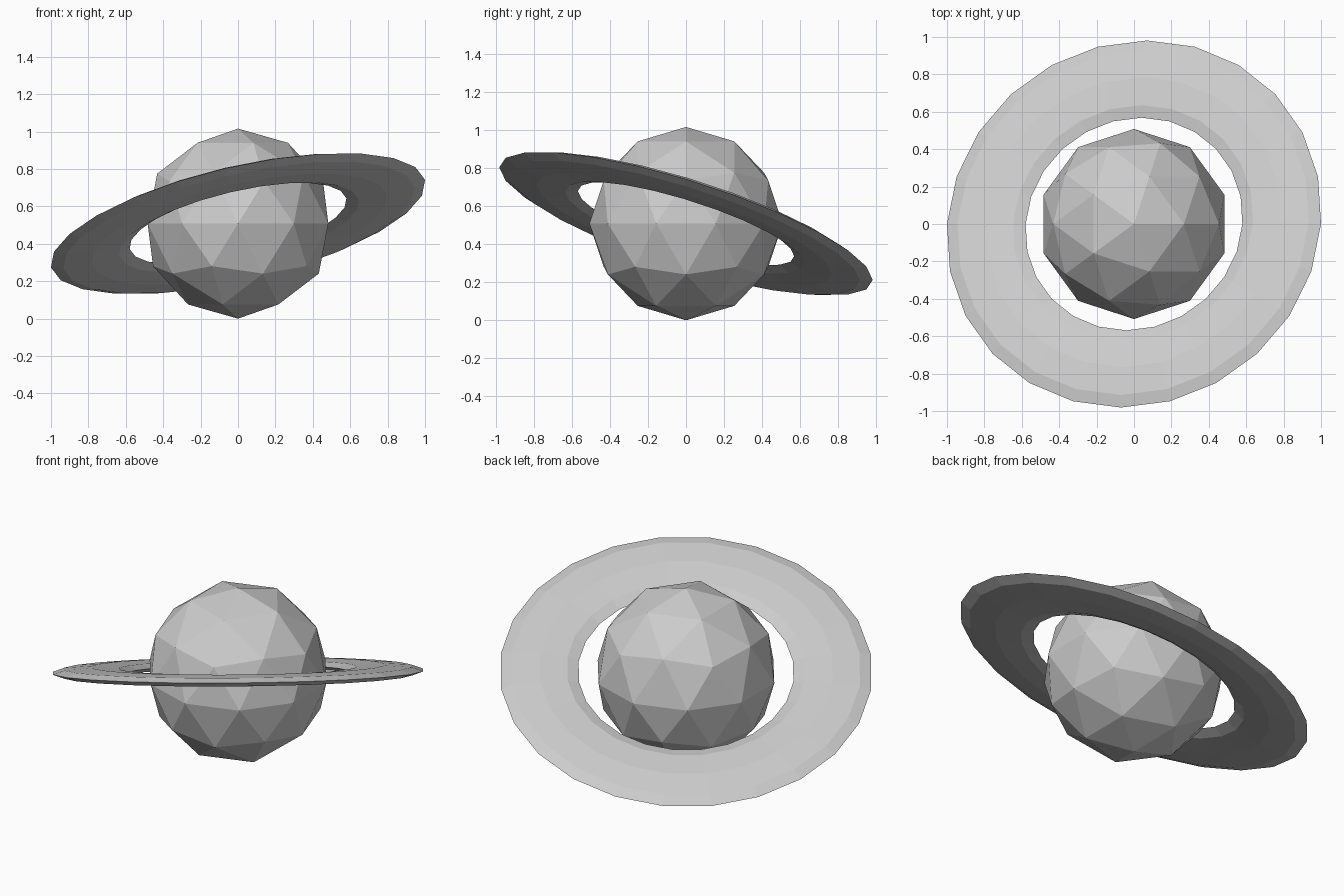
import bpy

if "Cube" in bpy.data.objects:
    bpy.data.objects.remove(bpy.data.objects["Cube"])

CENTRE = (0, 0, 0.508)

# Faceted globe
bpy.ops.mesh.primitive_ico_sphere_add(subdivisions=2, radius=0.508, location=CENTRE)
bpy.context.object.name = "globe"

# Flattened, tilted ring
bpy.ops.mesh.primitive_torus_add(
    major_radius=0.811, minor_radius=0.216,
    major_segments=24, minor_segments=8,
    location=CENTRE, rotation=(-0.3, -0.23, 0))
ring = bpy.context.object
ring.name = "ring"
ring.scale.z = 0.15

# Flat facets on both parts
for ob in bpy.data.objects:
    for face in ob.data.polygons:
        face.use_smooth = False
